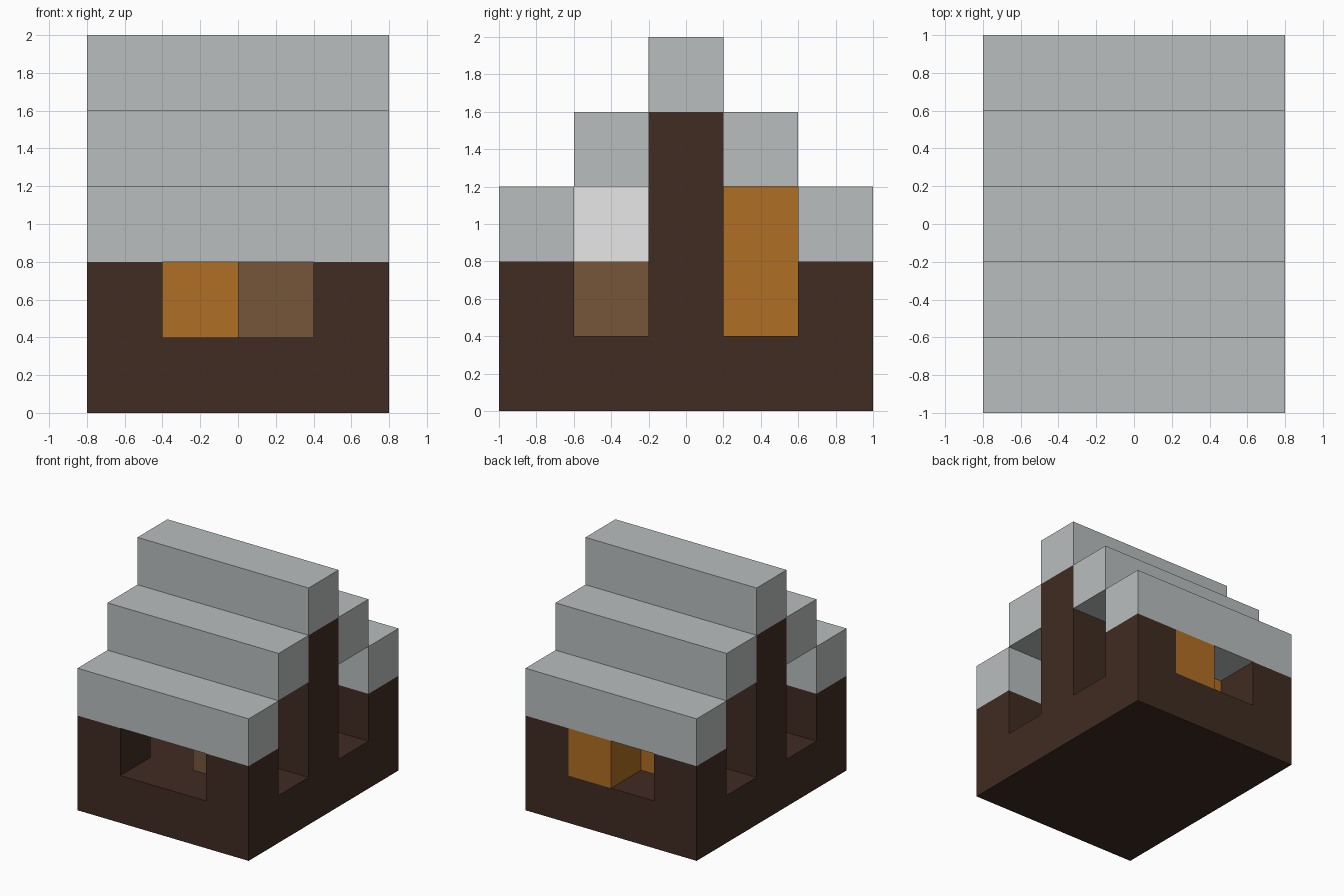
import bpy

default_cube = bpy.data.objects.get("Cube")
if default_cube:
    bpy.data.objects.remove(default_cube, do_unlink=True)

U = 0.4  # block size


def material(name, rgb):
    mat = bpy.data.materials.new(name)
    mat.use_nodes = True
    color = (*rgb, 1.0)
    mat.diffuse_color = color
    bsdf = next(n for n in mat.node_tree.nodes if n.type == 'BSDF_PRINCIPLED')
    bsdf.inputs["Base Color"].default_value = color
    return mat


dark_wood = material("dark wood", (0.051, 0.025, 0.016))
light_wood = material("light wood", (0.181, 0.093, 0.042))
orange_wood = material("orange wood", (0.434, 0.156, 0.017))
grey_stone = material("grey stone", (0.491, 0.515, 0.515))
white_cloth = material("white", (1.0, 1.0, 1.0))


def block(name, mat, x, y, z):
    """Box spanning the given (low, high) ranges, in block units."""
    spans = (x, y, z)
    bpy.ops.mesh.primitive_cube_add(size=1)
    obj = bpy.context.object
    obj.name = name
    obj.location = [U * (a + b) / 2 for a, b in spans]
    obj.scale = [U * (b - a) for a, b in spans]
    bpy.ops.object.transform_apply(location=True, rotation=False, scale=True)
    obj.data.materials.append(mat)
    return obj


def mirrored(span, sign):
    return tuple(sorted(sign * v for v in span))


# Floor slab
block("floor", dark_wood, (-2, 2), (-2.5, 2.5), (0, 1))

# Corner posts and gable pillars
for sx, side in ((-1, "right"), (1, "left")):
    xs = mirrored((1, 2), sx)
    block(f"{side}_gable_pillar", dark_wood, xs, (-0.5, 0.5), (1, 4))
    for sy, end in ((-1, "front"), (1, "back")):
        block(f"{end}_{side}_post", dark_wood, xs, mirrored((1.5, 2.5), sy), (1, 2))

# Stepped roof
block("roof_ridge", grey_stone, (-2, 2), (-0.5, 0.5), (4, 5))
for sy, end in ((-1, "front"), (1, "back")):
    block(f"{end}_roof_step", grey_stone, (-2, 2), mirrored((0.5, 1.5), sy), (3, 4))
    block(f"{end}_roof_eave", grey_stone, (-2, 2), mirrored((1.5, 2.5), sy), (2, 3))

# Blocks inside and in the back opening
block("back_half_door", orange_wood, (0, 1), (1.5, 2.5), (1, 2))
block("tall_cabinet", orange_wood, (-1, 0), (0.5, 1.5), (1, 3))
block("low_table", light_wood, (0, 1), (-1.5, -0.5), (1, 2))
block("table_top_block", white_cloth, (0, 1), (-1.5, -0.5), (2, 3))
